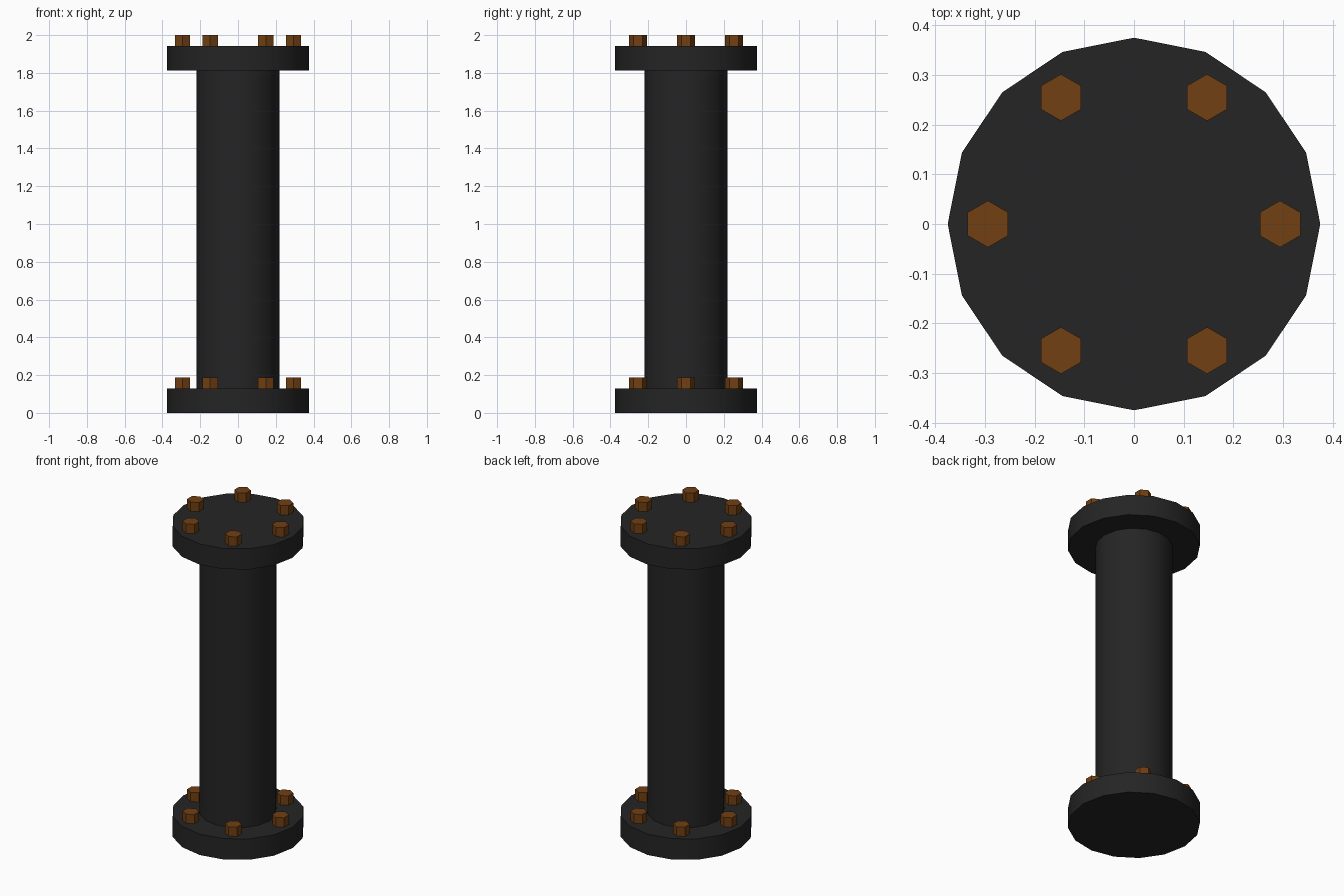
import bpy, math

if "Cube" in bpy.data.objects:
    bpy.data.objects.remove(bpy.data.objects["Cube"])


def material(name, rgb):
    m = bpy.data.materials.new(name)
    m.diffuse_color = (*rgb, 1.0)
    m.use_nodes = True
    m.node_tree.nodes["Principled BSDF"].inputs["Base Color"].default_value = m.diffuse_color
    return m


IRON = material("dark iron", (0.018, 0.018, 0.018))
RUST = material("rusty brown", (0.165, 0.05, 0.006))


def cylinder(name, sides, radius, z0, z1, mat, x=0.0, y=0.0):
    bpy.ops.mesh.primitive_cylinder_add(vertices=sides, radius=radius, depth=z1 - z0,
                                        location=(x, y, (z0 + z1) / 2))
    ob = bpy.context.object
    ob.name = name
    ob.data.materials.append(mat)
    bpy.ops.object.shade_smooth_by_angle(angle=math.radians(30))
    return ob


# Pipe body
cylinder("pipe", 16, 0.22, 0.10, 1.85, IRON)

# End flanges, each with a ring of six hex bolts on its upper face
for label, z0, z1 in (("bottom", 0.0, 0.13), ("top", 1.813, 1.942)):
    cylinder(label + "_flange", 16, 0.375, z0, z1, IRON)
    for i in range(6):
        a = i * math.pi / 3
        cylinder(f"{label}_bolt_{i + 1}", 6, 0.047, z1 - 0.02, z1 + 0.058, RUST,
                 0.294 * math.cos(a), 0.294 * math.sin(a))
